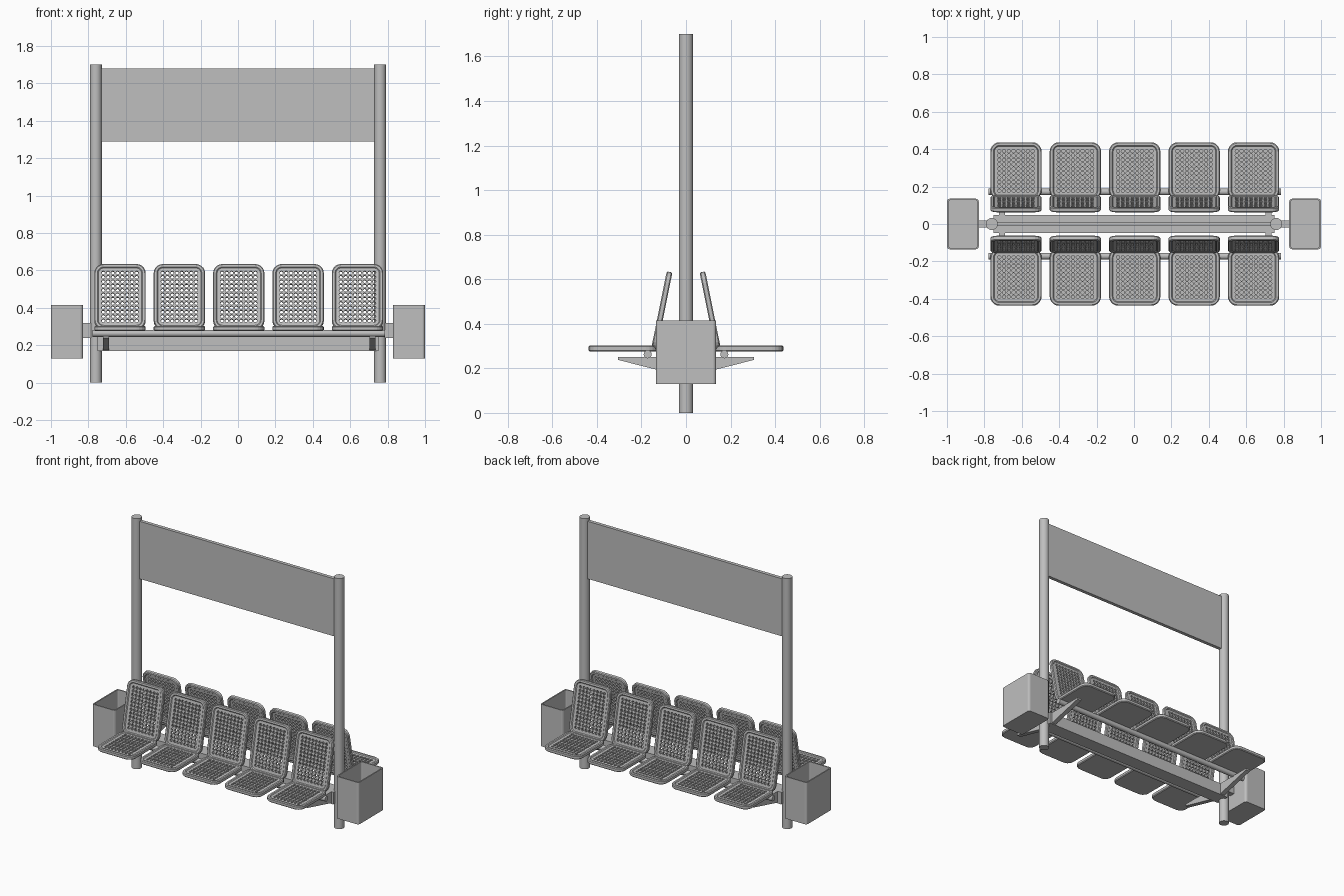
import bpy, bmesh, math
from mathutils import Matrix, Vector

if "Cube" in bpy.data.objects:
    bpy.data.objects.remove(bpy.data.objects["Cube"])

grey = bpy.data.materials.new("metal grey")
grey.diffuse_color = (0.52, 0.52, 0.52, 1)
grey.use_nodes = True
grey.node_tree.nodes["Principled BSDF"].inputs["Base Color"].default_value = grey.diffuse_color


def finish(name, bm, loc=(0, 0, 0)):
    bmesh.ops.remove_doubles(bm, verts=bm.verts, dist=1e-5)
    bmesh.ops.recalc_face_normals(bm, faces=bm.faces)
    me = bpy.data.meshes.new(name)
    bm.to_mesh(me)
    bm.free()
    me.materials.append(grey)
    return place(name, me, loc)


def place(name, me, loc, rot=0):
    ob = bpy.data.objects.new(name, me)
    ob.location = loc
    ob.rotation_euler.z = rot
    bpy.context.collection.objects.link(ob)
    return ob


def smooth(ob):
    bpy.ops.object.select_all(action='DESELECT')
    ob.select_set(True)
    bpy.context.view_layer.objects.active = ob
    bpy.ops.object.shade_smooth_by_angle(angle=math.radians(35))


def box(name, x0, x1, y0, y1, z0, z1):
    bm = bmesh.new()
    bmesh.ops.create_cube(bm, size=1, matrix=Matrix.Diagonal((x1 - x0, y1 - y0, z1 - z0, 1)))
    return finish(name, bm, ((x0 + x1) / 2, (y0 + y1) / 2, (z0 + z1) / 2))


def tube(name, radius, length, loc, along_x=False):
    bm = bmesh.new()
    m = Matrix.Rotation(math.pi / 2, 4, 'Y') if along_x else Matrix()
    bmesh.ops.create_cone(bm, cap_ends=True, segments=24, radius1=radius, radius2=radius,
                          depth=length, matrix=m)
    ob = finish(name, bm, loc)
    smooth(ob)


def rounded_rect(w, h, r, z, seg=5):
    pts = []
    for i, (sx, sy) in enumerate(((1, 1), (-1, 1), (-1, -1), (1, -1))):
        for k in range(seg + 1):
            a = math.pi / 2 * (i + k / seg)
            pts.append(Vector((sx * (w / 2 - r) + r * math.cos(a),
                               sy * (h / 2 - r) + r * math.sin(a), z)))
    return pts


def sweep(bm, loops, m=Matrix(), ring=False):
    """Skin a list of matching loops; join the ends as a ring or cap them."""
    vs = [[bm.verts.new(m @ p) for p in lp] for lp in loops]
    pairs = list(zip(vs, vs[1:] + vs[:1])) if ring else list(zip(vs, vs[1:]))
    for a, b in pairs:
        for i in range(len(a)):
            j = (i + 1) % len(a)
            bm.faces.new((a[i], a[j], b[j], b[i]))
    if not ring:
        bm.faces.new(vs[0])
        bm.faces.new(vs[-1])


W, MARGIN, COLS, HOLE = 0.275, 0.0355, 8, 0.0092


def perforated_panel(bm, h, rows, m, backed):
    # raised rounded rim
    prof = [(0, -.008), (0, .008), (.005, .013), (.017, .013), (.022, .008), (MARGIN, .008),
            (MARGIN, -.008), (.022, -.008), (.017, -.013), (.005, -.013)]
    sweep(bm, [rounded_rect(W - 2 * i, h - 2 * i, max(.05 - i, .002), z) for i, z in prof],
          m, ring=True)
    # sheet with a grid of eight-sided holes
    px, py = (W - 2 * MARGIN) / COLS, (h - 2 * MARGIN) / rows
    sheet = bmesh.new()
    for c in range(COLS):
        for r in range(rows):
            cx, cy = (c + .5 - COLS / 2) * px, (r + .5 - rows / 2) * py
            rings = []
            for z, hole in ((.008, 0), (.008, 1), (-.008, 1), (-.008, 0)):
                lp = []
                for k in range(8):
                    a = k * math.pi / 4
                    dx, dy = math.cos(a), math.sin(a)
                    if hole:
                        dx, dy = dx * HOLE, dy * HOLE
                    else:
                        dx, dy = round(dx) * px / 2, round(dy) * py / 2
                    lp.append(sheet.verts.new(m @ Vector((cx + dx, cy + dy, z))))
                rings.append(lp)
            for a, b in zip(rings, rings[1:]):
                for i in range(8):
                    j = (i + 1) % 8
                    sheet.faces.new((a[i], a[j], b[j], b[i]))
    bmesh.ops.remove_doubles(sheet, verts=sheet.verts, dist=1e-5)
    tmp = bpy.data.meshes.new("sheet")
    sheet.to_mesh(tmp)
    sheet.free()
    bm.from_mesh(tmp)
    bpy.data.meshes.remove(tmp)
    # closed underside
    if backed:
        sweep(bm, [rounded_rect(W - .012, h - .012, .044, z) for z in (-.013, -.009)], m)


# Seat shell: pan and tilted backrest, shared by all ten seats
bm = bmesh.new()
perforated_panel(bm, 0.307, 10, Matrix.Translation((0, -0.2835, 0.289)), True)
tilt = math.radians(90 - 11.4)
perforated_panel(bm, 0.356, 12,
                 Matrix.Translation((0, -0.109, 0.458)) @ Matrix.Rotation(tilt, 4, 'X'), False)
first = finish("seat_front_1", bm)
seat_mesh = first.data
SHIFT, PITCH = 0.004, 0.3175
first.location.x = SHIFT - 2 * PITCH
for i in range(5):
    x = SHIFT + (i - 2) * PITCH
    if i:
        place(f"seat_front_{i + 1}", seat_mesh, (x, 0, 0))
    place(f"seat_back_{i + 1}", seat_mesh, (x, 0, 0), math.pi)

# Sign board and lower beam
box("sign_board", -0.74, 0.74, -0.012, 0.012, 1.29, 1.68)
box("lower_beam", -0.75, 0.75, -0.048, 0.048, 0.168, 0.25)

# Rails under each row of seats
for name, s in (("front", -1), ("back", 1)):
    tube(f"{name}_rail", 0.018, 1.562, (SHIFT, s * 0.172, 0.263), along_x=True)

for side, s in (("left", -1), ("right", 1)):
    # Post
    tube(f"{side}_post", 0.032, 1.70, (s * 0.76, 0, 0.85))
    # Tapered brackets carrying the rails
    for row, t in (("front", -1), ("back", 1)):
        prof = [(.04, .25), (.306, .25), (.306, .238), (.04, .171)]
        bm = bmesh.new()
        sweep(bm, [[Vector((x, t * y, z)) for y, z in prof] for x in (-.016, .016)])
        finish(f"{side}_{row}_bracket", bm, (s * 0.712 + 0.006, 0, 0))
    # Open litter bin and its arm
    bm = bmesh.new()
    w, d, wall = 0.17, 0.27, 0.008
    sweep(bm, [rounded_rect(w, d, .014, .13, 3), rounded_rect(w, d, .014, .415, 3),
               rounded_rect(w - 2 * wall, d - 2 * wall, .008, .415, 3),
               rounded_rect(w - 2 * wall, d - 2 * wall, .008, .14, 3)])
    finish(f"{side}_bin", bm, (s * 0.915, 0, 0))
    xs = sorted((s * 0.77, s * 0.834))
    box(f"{side}_bin_arm", xs[0], xs[1], -0.018, 0.018, 0.238, 0.318)
